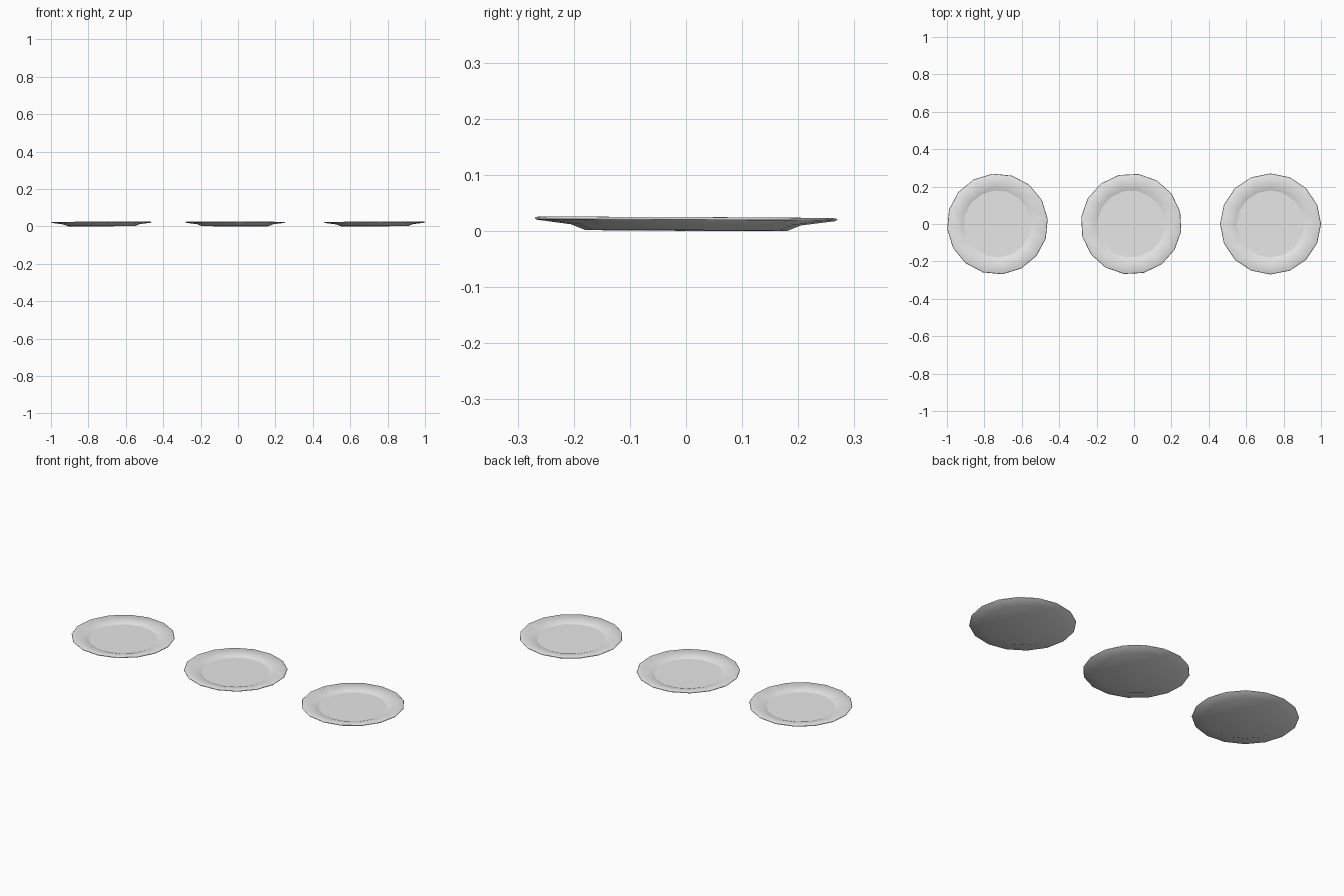
import bpy, bmesh, math

cube = bpy.data.objects.get("Cube")
if cube:
    bpy.data.objects.remove(cube, do_unlink=True)

SIDES = 16

# Plate cross-section (radius, height), from the foot out to the rim and back in
PROFILE = [(0.18, 0.0), (0.205, 0.01), (0.267, 0.018), (0.27, 0.021),
           (0.267, 0.023), (0.2, 0.014), (0.18, 0.007)]

grey = bpy.data.materials.new("plate_grey")
grey.use_nodes = True
colour = (0.8, 0.8, 0.8, 1)
grey.diffuse_color = colour
grey.node_tree.nodes["Principled BSDF"].inputs["Base Color"].default_value = colour


def make_plate(name, x, turn, tilt):
    bm = bmesh.new()
    rings = []
    for radius, height in PROFILE:
        ring = []
        for i in range(SIDES):
            a = 2 * math.pi * i / SIDES
            ring.append(bm.verts.new((radius * math.cos(a), radius * math.sin(a), height)))
        rings.append(ring)

    # Walls between neighbouring rings
    for low, high in zip(rings, rings[1:]):
        for i in range(SIDES):
            j = (i + 1) % SIDES
            bm.faces.new((low[i], low[j], high[j], high[i]))

    # Underside and the flat well
    bm.faces.new(list(reversed(rings[0])))
    well = bm.faces.new(rings[-1])
    bm.normal_update()

    # Smooth all over, with a crisp edge round the well
    for face in bm.faces:
        face.smooth = True
    for edge in well.edges:
        edge.smooth = False

    mesh = bpy.data.meshes.new(name)
    bm.to_mesh(mesh)
    bm.free()
    mesh.materials.append(grey)
    plate = bpy.data.objects.new(name, mesh)
    plate.location = (x, 0, 0.001)
    plate.rotation_euler = (-0.005, tilt, turn)
    bpy.context.collection.objects.link(plate)


make_plate("right_plate", -0.73, 0.1, -0.003)
make_plate("middle_plate", -0.015, 0.25, 0.003)
make_plate("left_plate", 0.73, 0.0, -0.003)
